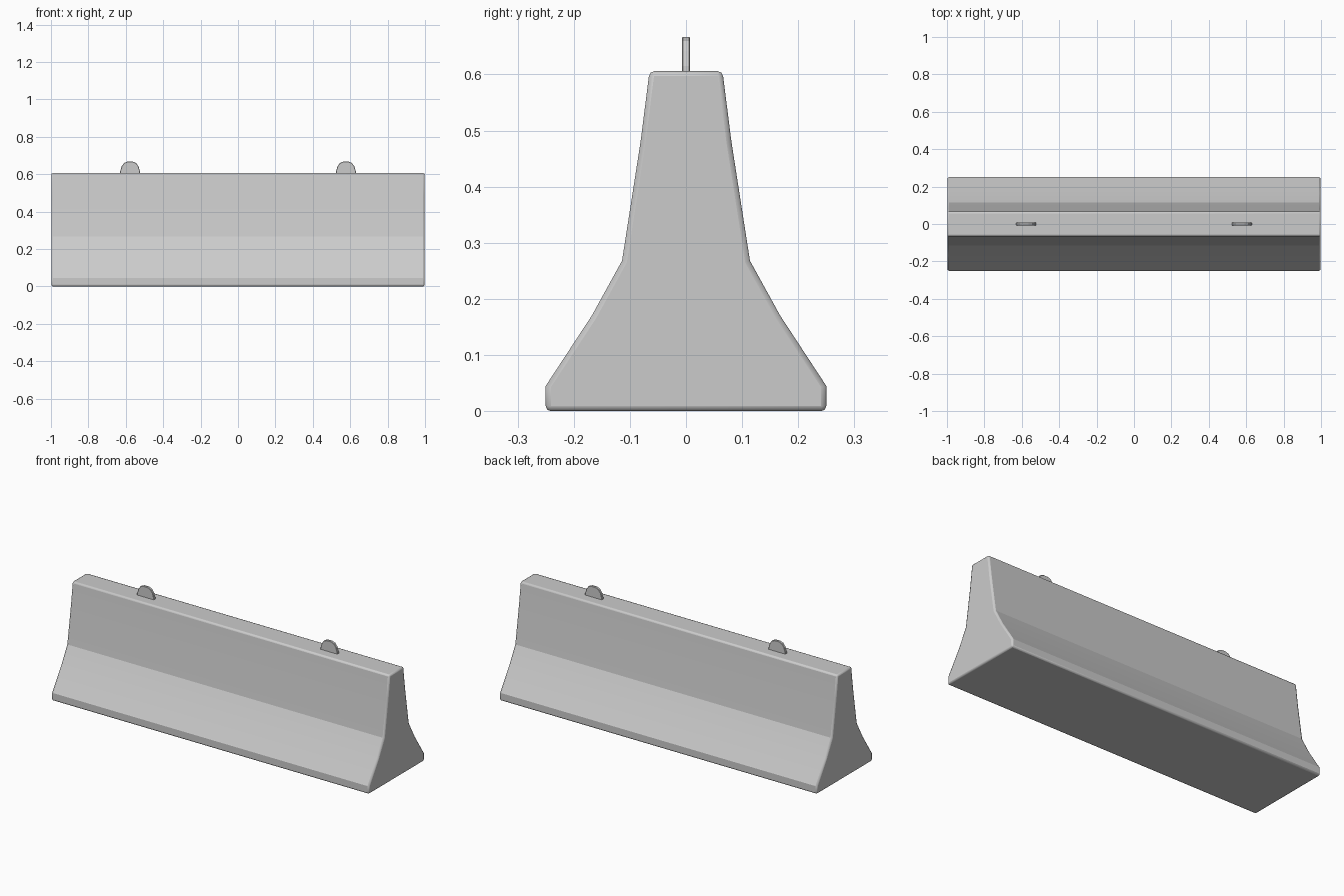
import bpy, bmesh

if "Cube" in bpy.data.objects:
    bpy.data.objects.remove(bpy.data.objects["Cube"])


def extrude_profile(name, pts, axis, half, offset=0.0):
    """Closed prism from a 2D profile (u, z), extruded along 'x' or 'y'."""
    bm = bmesh.new()
    rings = []
    for s in (-half, half):
        rings.append([bm.verts.new((s, u, z) if axis == 'x' else (u + offset, s, z))
                      for u, z in pts])
    n = len(pts)
    bm.faces.new(rings[0])
    bm.faces.new(rings[1][::-1])
    for i in range(n):
        j = (i + 1) % n
        bm.faces.new((rings[0][i], rings[1][i], rings[1][j], rings[0][j]))
    bmesh.ops.recalc_face_normals(bm, faces=bm.faces)
    me = bpy.data.meshes.new(name)
    bm.to_mesh(me)
    bm.free()
    ob = bpy.data.objects.new(name, me)
    bpy.context.collection.objects.link(ob)
    return ob


def bevel(ob, width, segments):
    m = ob.modifiers.new("edge_bevel", 'BEVEL')
    m.width = width
    m.segments = segments
    m.limit_method = 'ANGLE'
    m.angle_limit = 0.75


def mirrored(half):
    return half + [(-u, z) for u, z in reversed(half)]


def smooth(ob):
    bpy.ops.object.select_all(action='DESELECT')
    ob.select_set(True)
    bpy.context.view_layer.objects.active = ob
    bpy.ops.object.shade_smooth_by_angle(angle=0.25)


# Concrete barrier body: wide foot, sloped toe, tapering upper wall
body = extrude_profile("barrier_body", mirrored(
    [(0.25, 0.0), (0.25, 0.045), (0.168, 0.17), (0.114, 0.268),
     (0.081, 0.48), (0.065, 0.606)]), 'x', 0.998)
bevel(body, 0.009, 2)
smooth(body)

# Two lifting lugs standing on the top, embedded a little in the body
lug_profile = mirrored([(0.054, 0.595), (0.053, 0.615), (0.045, 0.642),
                        (0.032, 0.660), (0.014, 0.667)])
for label, x in (("left", -0.577), ("right", 0.577)):
    lug = extrude_profile("lifting_lug_" + label, lug_profile, 'y', 0.0075, x)
    bevel(lug, 0.002, 1)
